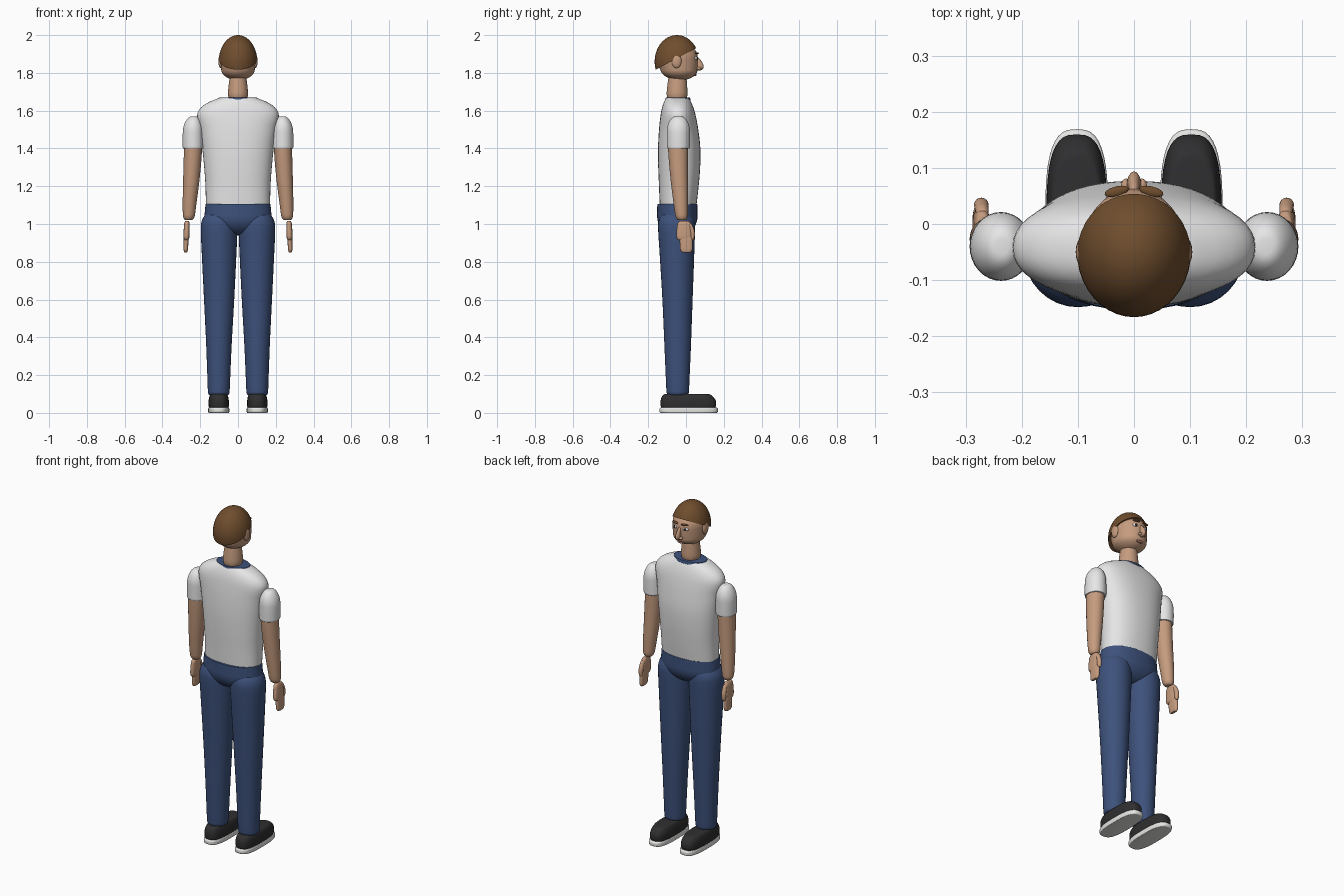
import bpy, bmesh, math
from mathutils import Matrix, Vector

if "Cube" in bpy.data.objects:
    bpy.data.objects.remove(bpy.data.objects["Cube"])


def mat(name, r, g, b):
    m = bpy.data.materials.new(name)
    m.diffuse_color = (r, g, b, 1)
    m.use_nodes = True
    m.node_tree.nodes["Principled BSDF"].inputs["Base Color"].default_value = m.diffuse_color
    return m


SKIN = mat("skin", 0.56, 0.33, 0.21)
HAIR = mat("brown hair", 0.16, 0.075, 0.027)
SHIRT = mat("white shirt", 0.80, 0.80, 0.81)
DENIM = mat("blue denim", 0.047, 0.083, 0.20)
SHOE = mat("black shoe", 0.028, 0.028, 0.03)
SOLE = mat("white sole", 0.78, 0.78, 0.76)
EYE = mat("eye white", 0.85, 0.85, 0.85)
PUPIL = mat("dark pupil", 0.02, 0.015, 0.012)
LIP = mat("lips", 0.40, 0.16, 0.12)


def finish(bm, name, material):
    bmesh.ops.recalc_face_normals(bm, faces=bm.faces)
    me = bpy.data.meshes.new(name)
    bm.to_mesh(me)
    bm.free()
    me.materials.append(material)
    for p in me.polygons:
        p.use_smooth = True
    me.set_sharp_from_angle(angle=math.radians(40))
    ob = bpy.data.objects.new(name, me)
    bpy.context.collection.objects.link(ob)
    return ob


def sample(pts, z):
    """Smooth (cubic) lookup of a ring (cx, rx, cy, ry) at height z."""
    n = len(pts)
    i = 0
    while i < n - 2 and z > pts[i + 1][0]:
        i += 1
    a, b = pts[i], pts[i + 1]
    h = b[0] - a[0]
    t = min(max((z - a[0]) / h, 0), 1)

    def slope(j, k):
        lo, hi = pts[max(j - 1, 0)], pts[min(j + 1, n - 1)]
        return (hi[k] - lo[k]) / (hi[0] - lo[0])
    return [(2*t**3 - 3*t*t + 1) * a[k] + (t**3 - 2*t*t + t) * h * slope(i, k)
            + (3*t*t - 2*t**3) * b[k] + (t**3 - t*t) * h * slope(i + 1, k)
            for k in range(1, 5)]


def loft(name, material, pts, bottom=(0.01, 0.1), top=(0.01, 0.1), power=2.0,
         side=1, sides=32, steps=20):
    """Stack of oval rings (z, cx, rx, cy, ry); ends rounded by (height, amount)."""
    z0, z1 = pts[0][0], pts[-1][0]
    levels = []
    for i in range(9):                       # rounded bottom
        a = math.pi / 2 * i / 8
        levels.append((z0 + bottom[0] * (1 - math.cos(a)), 1 - bottom[1] * (1 - math.sin(a))))
    lo, hi = z0 + bottom[0], z1 - top[0]
    levels += [(lo + (hi - lo) * i / steps, 1) for i in range(1, steps)]
    for i in range(9):                       # rounded top
        a = math.pi / 2 * i / 8
        levels.append((hi + top[0] * math.sin(a), 1 - top[1] * (1 - math.cos(a))))
    bm = bmesh.new()
    rings = []
    for z, f in levels:
        cx, rx, cy, ry = sample(pts, z)
        f = max(f, 0.02)
        ring = []
        for j in range(sides):
            a = 2 * math.pi * j / sides
            c, s = math.cos(a), math.sin(a)
            px = math.copysign(abs(c) ** (2 / power), c)
            py = math.copysign(abs(s) ** (2 / power), s)
            ring.append(bm.verts.new((side * cx + rx * f * px, cy + ry * f * py, z)))
        rings.append(ring)
    for r, q in zip(rings, rings[1:]):
        for j in range(sides):
            k = (j + 1) % sides
            bm.faces.new((r[j], r[k], q[k], q[j]))
    bm.faces.new(rings[0][::-1])
    bm.faces.new(rings[-1])
    return finish(bm, name, material)


def ball(name, material, loc, radii, turn=0.0, cut=None):
    bm = bmesh.new()
    m = Matrix.Translation(loc) @ Matrix.Rotation(turn, 4, 'Z') @ Matrix.Diagonal((*radii, 1))
    big = max(radii) > 0.05
    bmesh.ops.create_uvsphere(bm, u_segments=40 if big else 16, v_segments=28 if big else 10,
                              radius=1, matrix=m)
    if cut:
        res = bmesh.ops.bisect_plane(bm, geom=bm.verts[:] + bm.edges[:] + bm.faces[:],
                                     plane_co=cut[0], plane_no=cut[1], clear_inner=True)
        edges = [e for e in res["geom_cut"] if isinstance(e, bmesh.types.BMEdge)]
        bmesh.ops.edgeloop_fill(bm, edges=edges)
    return finish(bm, name, material)


# Head, hair cap and neck
loft("head", SKIN, [(1.76, 0, .077, -.032, .085), (1.81, 0, .088, -.037, .097),
                    (1.87, 0, .093, -.045, .108), (1.97, 0, .093, -.047, .106)],
     bottom=(.05, 1), top=(.09, 1))
ball("hair", HAIR, (0, -.048, 1.86), (.102, .118, .14),
     cut=(Vector((0, -.155, 1.82)), Vector((0, -.53, 1))))
loft("neck", SKIN, [(1.655, 0, .053, -.047, .055), (1.70, 0, .053, -.047, .055),
                    (1.785, 0, .043, -.045, .047)], bottom=(.04, .25), top=(.02, .2))

# Face
loft("nose", SKIN, [(1.812, 0, .014, .066, .022), (1.84, 0, .012, .071, .022),
                    (1.885, 0, .007, .056, .010)], bottom=(.015, .8), top=(.015, .6), sides=16)
ball("mouth", LIP, (0, .047, 1.79), (.023, .009, .007))
for s, tag in ((1, "right"), (-1, "left")):
    ball("nostril_" + tag, SKIN, (s * .014, .068, 1.824), (.009, .013, .008))
    ball("eye_" + tag, EYE, (s * .035, .053, 1.877), (.016, .008, .009), -s * .35)
    ball("pupil_" + tag, PUPIL, (s * .035, .058, 1.877), (.008, .005, .008), -s * .35)
    ball("eyebrow_" + tag, HAIR, (s * .031, .058, 1.904), (.022, .009, .005), -s * .25)
    ball("ear_" + tag, SKIN, (s * .092, -.050, 1.862), (.012, .026, .037))

# Torso, collar patch and hips
loft("shirt_torso", SHIRT, [(1.095, 0, .170, -.042, .097), (1.20, 0, .172, -.038, .105),
                            (1.30, 0, .179, -.036, .111), (1.40, 0, .189, -.036, .112),
                            (1.50, 0, .202, -.039, .104), (1.58, 0, .216, -.042, .092),
                            (1.62, 0, .193, -.044, .082), (1.65, 0, .145, -.045, .070),
                            (1.667, 0, .100, -.045, .060)],
     bottom=(.008, .02), top=(.003, .05), power=2.25, sides=48, steps=36)
loft("inner_collar", DENIM, [(1.655, 0, .105, -.043, .068), (1.669, 0, .100, -.043, .064)],
     bottom=(.002, .01), top=(.002, .01), steps=2)
loft("hips", DENIM, [(.94, 0, .178, -.046, .106), (1.03, 0, .178, -.046, .107),
                     (1.105, 0, .172, -.046, .106)],
     bottom=(.10, .9), top=(.004, .01), power=2.2, sides=48)

for s, tag in ((1, "right"), (-1, "left")):
    # Leg and shoe
    loft("trouser_leg_" + tag, DENIM,
         [(.095, .102, .057, -.044, .059), (.35, .101, .067, -.044, .070),
          (.60, .100, .080, -.045, .080), (.85, .100, .092, -.048, .092),
          (.98, .100, .097, -.050, .098), (1.07, .098, .092, -.050, .098)],
         bottom=(.02, .15), top=(.08, .6), side=s, steps=24)
    loft("shoe_" + tag, SHOE, [(.024, .102, .053, .012, .146), (.06, .102, .054, .012, .147),
                               (.10, .102, .052, .005, .142)],
         bottom=(.02, .06), top=(.045, .22), power=2.9, side=s, sides=40, steps=6)
    loft("sole_" + tag, SOLE, [(0, .102, .056, .014, .155), (.028, .102, .056, .014, .155)],
         bottom=(.010, .06), top=(.010, .06), power=2.9, side=s, sides=40, steps=3)
    # Sleeve and arm
    loft("sleeve_" + tag, SHIRT, [(1.40, .237, .056, -.040, .061), (1.49, .237, .055, -.040, .061),
                                  (1.57, .235, .048, -.040, .057)],
         bottom=(.012, .06), top=(.075, .75), side=s)
    loft("arm_" + tag, SKIN,
         [(1.02, .261, .030, -.022, .031), (1.10, .257, .036, -.027, .038),
          (1.25, .246, .044, -.036, .047), (1.40, .238, .048, -.042, .053),
          (1.50, .237, .048, -.042, .053)],
         bottom=(.03, .5), top=(.03, .5), side=s)
    # Hand
    loft("palm_" + tag, SKIN, [(.915, .273, .015, -.010, .040), (.96, .272, .016, -.010, .040),
                               (1.015, .270, .014, -.010, .034)],
         bottom=(.02, .35), top=(.02, .35), power=2.6, side=s, sides=24, steps=8)
    loft("fingers_" + tag, SKIN, [(.85, .277, .011, .002, .032), (.93, .274, .014, .000, .035)],
         bottom=(.02, .4), top=(.015, .2), power=2.6, side=s, sides=24, steps=6)
    loft("thumb_" + tag, SKIN, [(.915, .272, .012, .034, .011), (.96, .272, .013, .033, .013),
                                (1.005, .270, .011, .018, .012)],
         bottom=(.02, .6), top=(.015, .6), side=s, sides=16, steps=8)
